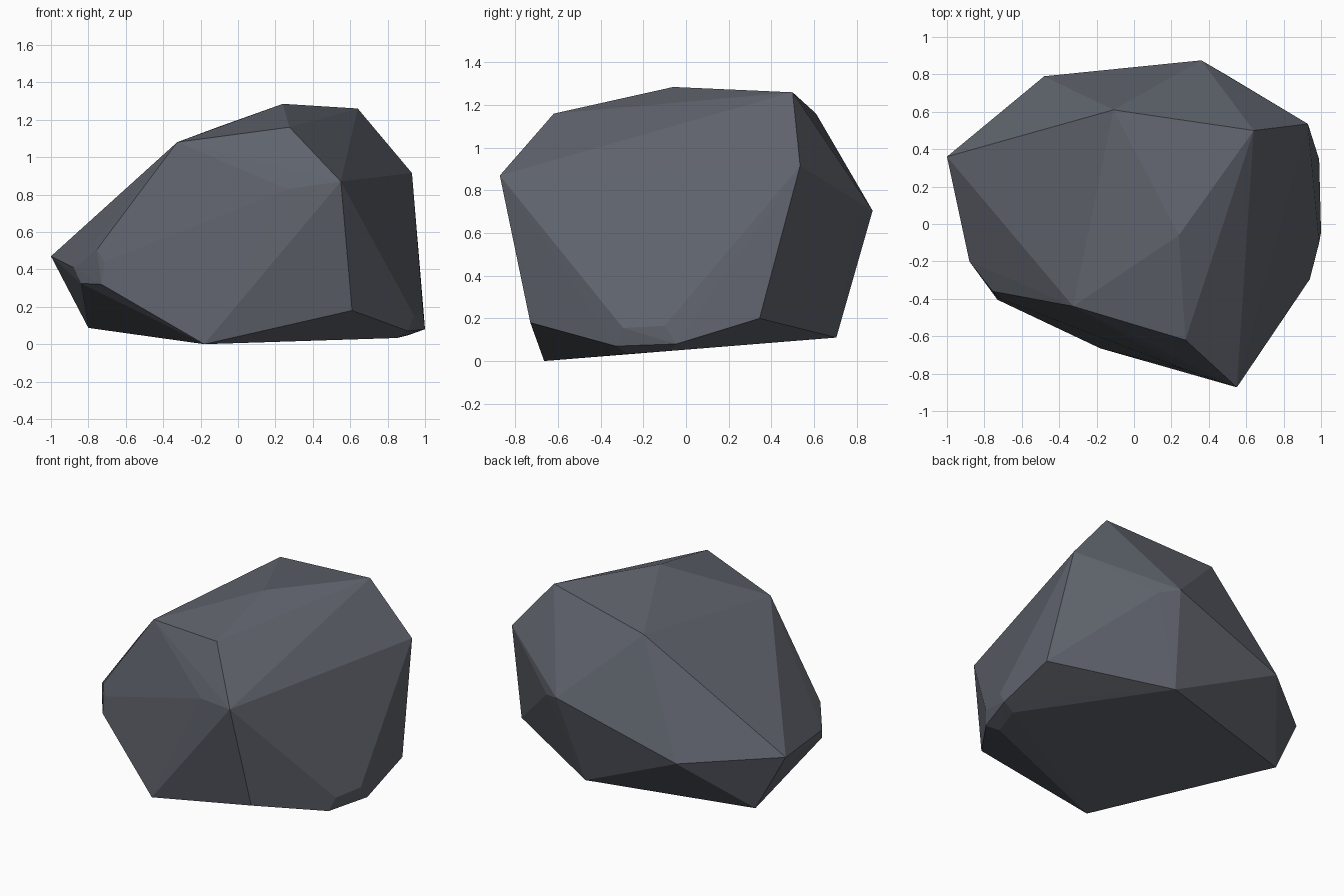
import bpy, bmesh

# corner points of the rock, grouped by area
top = [(0.24, -0.06, 1.285), (0.64, 0.50, 1.26), (0.275, -0.62, 1.16),
       (-0.11, 0.61, 1.16), (-0.325, -0.44, 1.08)]
middle = [(0.93, 0.535, 0.915), (0.55, -0.873, 0.87), (0.265, -0.775, 0.83),
          (0.36, 0.875, 0.705), (0.48, 0.805, 0.67),
          (-1.0, 0.36, 0.47), (-0.48, 0.79, 0.45)]
left_chip = [(-0.88, -0.20, 0.41), (-0.755, -0.36, 0.505), (-0.715, -0.40, 0.44),
             (-0.73, -0.405, 0.32), (-0.84, -0.255, 0.325)]
right_chip = [(0.91, -0.33, 0.07), (0.94, -0.295, 0.155),
              (0.99, -0.10, 0.165), (1.0, -0.045, 0.08)]
base = [(0.99, 0.345, 0.20), (0.61, -0.73, 0.18), (-0.18, -0.665, 0.0),
        (0.85, -0.27, 0.033), (0.91, -0.07, 0.048), (0.26, 0.705, 0.11),
        (-0.80, 0.40, 0.087)]

# chiselled rock: convex hull of the corners
bm = bmesh.new()
for p in top + middle + left_chip + right_chip + base:
    bm.verts.new(p)
hull = bmesh.ops.convex_hull(bm, input=bm.verts[:])
loose = [v for v in bm.verts if not v.link_faces]
bmesh.ops.delete(bm, geom=loose, context='VERTS')
bmesh.ops.recalc_face_normals(bm, faces=bm.faces[:])
mesh = bpy.data.meshes.new("rock")
bm.to_mesh(mesh)
bm.free()

# single slate colour, flat faces
slate = bpy.data.materials.new("slate grey")
slate.diffuse_color = (0.115, 0.125, 0.15, 1)
mesh.materials.append(slate)
rock = bpy.data.objects.new("rock", mesh)
bpy.context.collection.objects.link(rock)
